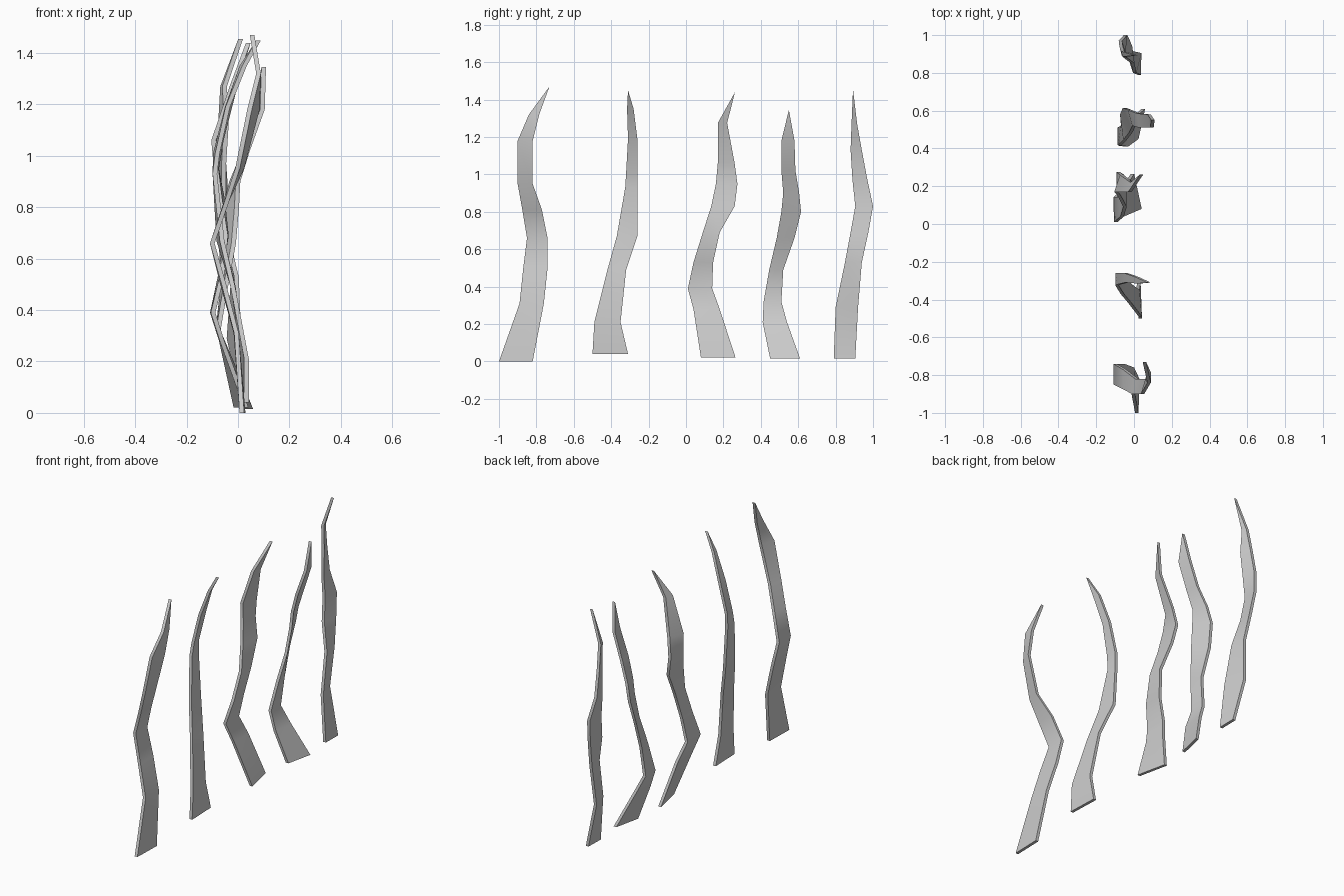
import bpy, bmesh
from math import radians

HALF = 0.009  # half thickness of a blade


def blade(name, rows, tip):
    """Flat wavy ribbon. rows: (z, left y, right y, left x, right x); tip: (z, y, x)."""
    bm = bmesh.new()
    rings = []
    for z, yl, yr, xl, xr in rows:
        ring = [(xl - HALF, yl), (xr - HALF, yr), (xr + HALF, yr), (xl + HALF, yl)]
        rings.append([bm.verts.new((px, py, z)) for px, py in ring])
    # side walls between neighbouring sections
    for a, b in zip(rings, rings[1:]):
        for k in range(4):
            n = (k + 1) % 4
            bm.faces.new((a[k], a[n], b[n], b[k]))
    bm.faces.new(rings[0])
    # pointed tip, a short edge across the thickness
    z, y, x = tip
    back = bm.verts.new((x - HALF, y, z))
    front = bm.verts.new((x + HALF, y, z))
    a = rings[-1]
    bm.faces.new((a[0], a[1], back))
    bm.faces.new((a[2], a[3], front))
    bm.faces.new((a[1], a[2], front, back))
    bm.faces.new((a[3], a[0], back, front))
    bmesh.ops.recalc_face_normals(bm, faces=bm.faces)
    mesh = bpy.data.meshes.new(name)
    bm.to_mesh(mesh)
    bm.free()
    obj = bpy.data.objects.new(name, mesh)
    bpy.context.collection.objects.link(obj)
    # smooth broad faces, crisp rims
    bpy.ops.object.select_all(action='DESELECT')
    obj.select_set(True)
    bpy.context.view_layer.objects.active = obj
    bpy.ops.object.shade_smooth_by_angle(angle=radians(50))


# five blades in a row along y
blade("weed_blade_1", [
    (0.00, -1.00, -0.82, 0.015, 0.02), (0.31, -0.89, -0.76, -0.006, -0.008),
    (0.50, -0.87, -0.74, -0.055, -0.06), (0.66, -0.85, -0.74, -0.10, -0.10),
    (0.81, -0.875, -0.77, -0.048, -0.05), (0.95, -0.90, -0.82, -0.002, 0.015),
    (1.18, -0.90, -0.82, 0.045, 0.075), (1.32, -0.84, -0.785, 0.08, 0.08)],
    (1.47, -0.73, 0.055))

blade("weed_blade_2", [
    (0.04, -0.50, -0.31, 0.033, 0.026), (0.21, -0.49, -0.35, 0.033, 0.02),
    (0.49, -0.42, -0.32, -0.02, -0.018), (0.67, -0.37, -0.26, -0.062, -0.075),
    (0.93, -0.325, -0.26, -0.09, -0.09), (1.01, -0.32, -0.26, -0.08, -0.088),
    (1.19, -0.31, -0.26, -0.04, -0.042), (1.35, -0.315, -0.28, 0.025, 0.015)],
    (1.45, -0.31, 0.08))

blade("weed_blade_3", [
    (0.02, 0.08, 0.265, 0.032, -0.008), (0.28, 0.04, 0.18, -0.062, -0.065),
    (0.39, 0.01, 0.14, -0.097, -0.10), (0.53, 0.04, 0.145, -0.063, -0.07),
    (0.69, 0.09, 0.18, -0.048, -0.045), (0.83, 0.135, 0.26, -0.07, -0.06),
    (0.95, 0.16, 0.275, -0.085, -0.083), (1.06, 0.17, 0.26, -0.095, -0.065),
    (1.275, 0.17, 0.22, -0.022, -0.01)],
    (1.44, 0.262, 0.04))

blade("weed_blade_4", [
    (0.015, 0.45, 0.61, 0.015, 0.05), (0.21, 0.41, 0.54, -0.04, -0.03),
    (0.32, 0.415, 0.51, -0.077, -0.078), (0.49, 0.445, 0.52, -0.048, -0.06),
    (0.66, 0.485, 0.58, -0.017, -0.065), (0.80, 0.51, 0.615, -0.005, -0.05),
    (0.90, 0.52, 0.605, 0.0, -0.025), (1.02, 0.51, 0.585, 0.037, 0.025),
    (1.18, 0.51, 0.58, 0.095, 0.08)],
    (1.345, 0.55, 0.10))

blade("weed_blade_5", [
    (0.015, 0.79, 0.905, 0.028, 0.03), (0.29, 0.80, 0.92, 0.004, -0.035),
    (0.53, 0.85, 0.94, -0.006, -0.018), (0.69, 0.88, 0.975, -0.045, -0.032),
    (0.83, 0.905, 1.0, -0.057, -0.045), (0.97, 0.89, 0.97, -0.055, -0.072),
    (1.13, 0.88, 0.94, -0.045, -0.068), (1.27, 0.885, 0.915, -0.052, -0.06)],
    (1.455, 0.893, 0.01))
